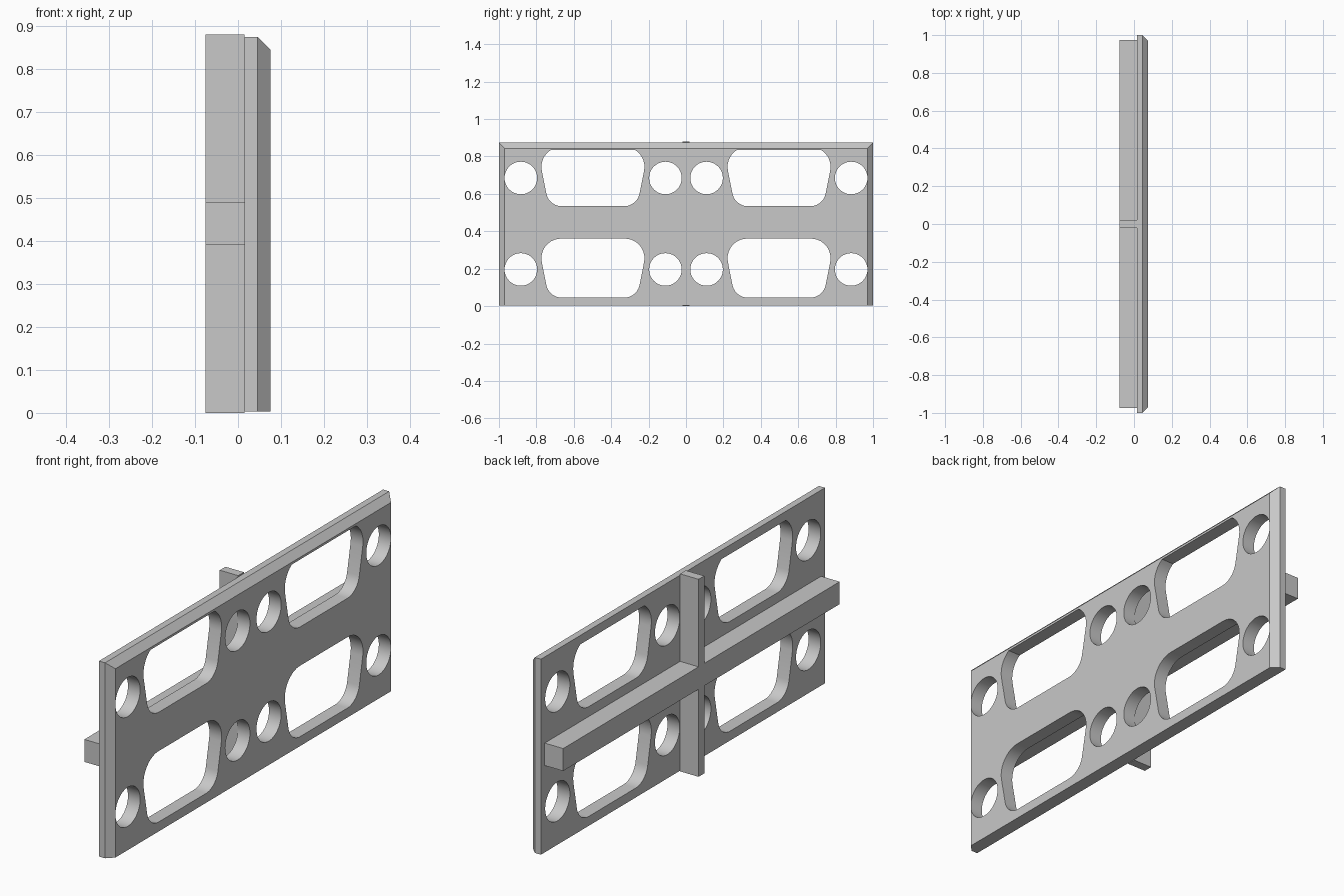
import bpy, bmesh, math
from mathutils import Vector

if "Cube" in bpy.data.objects:
    bpy.data.objects.remove(bpy.data.objects["Cube"])

grey = bpy.data.materials.new("light_grey")
grey.diffuse_color = (0.58, 0.58, 0.58, 1)
grey.use_nodes = True
grey.node_tree.nodes["Principled BSDF"].inputs["Base Color"].default_value = grey.diffuse_color


def loft(bm, sections):
    """Closed solid through matching (x, [(y, z), ...]) outlines, back to front."""
    rings = [[bm.verts.new((x, y, z)) for y, z in pts] for x, pts in sections]
    n = len(rings[0])
    for a, b in zip(rings, rings[1:]):
        for i in range(n):
            bm.faces.new((a[i], a[(i + 1) % n], b[(i + 1) % n], b[i]))
    bm.faces.new(rings[0][::-1])
    bm.faces.new(rings[-1])


def make_object(name, bm):
    bmesh.ops.recalc_face_normals(bm, faces=bm.faces[:])
    me = bpy.data.meshes.new(name)
    bm.to_mesh(me)
    bm.free()
    me.materials.append(grey)
    ob = bpy.data.objects.new(name, me)
    bpy.context.collection.objects.link(ob)
    return ob


def rounded(corners, radii, steps=10):
    """Outline of a convex polygon with a tangent arc at each corner."""
    out = []
    n = len(corners)
    for i, r in enumerate(radii):
        p = Vector(corners[i])
        a = (Vector(corners[i - 1]) - p).normalized()
        b = (Vector(corners[(i + 1) % n]) - p).normalized()
        half = a.angle(b) / 2
        c = p + (a + b).normalized() * (r / math.sin(half))
        s = p + a * (r / math.tan(half)) - c
        e = p + b * (r / math.tan(half)) - c
        sweep = math.pi - 2 * half
        for k in range(steps + 1):
            t = k / steps
            d = (s * math.sin((1 - t) * sweep) + e * math.sin(t * sweep)) / math.sin(sweep)
            out.append(tuple(c + d))
    return out


def rect(y, z0, z1):
    return [(-y, z0), (y, z0), (y, z1), (-y, z1)]


# Plate, chamfered along the top and both ends of its front face
bm = bmesh.new()
loft(bm, [(0.015, rect(1, 0.003, 0.874)),
          (0.045, rect(1, 0.003, 0.874)),
          (0.075, rect(0.97, 0.003, 0.844))])
plate = make_object("plate", bm)

# Round holes and tapered windows, in two rows, mirrored left and right
bm = bmesh.new()
for row in (0, 0.489):
    for side in (-1, 1):
        for cy in (0.11, 0.883):
            circle = [(side * cy + 0.087 * math.cos(k * math.tau / 48),
                       0.196 + row + 0.087 * math.sin(k * math.tau / 48))
                      for k in range(48)]
            loft(bm, [(-0.05, circle), (0.15, circle)])
        window = rounded([(-0.236, 0.045), (0.236, 0.045), (0.298, 0.361), (-0.298, 0.361)],
                         [0.085, 0.085, 0.105, 0.105])
        # The upper windows stop flat below the top chamfer
        window = [(side * 0.4975 + y, z + row) for y, z in window]
        if row:
            top = 0.834
            low = [p for p in window if p[1] < top]
            # Replace the cut-off cap by its two end points on the flat line
            caps = []
            for p, q in zip(window, window[1:] + window[:1]):
                if (p[1] < top) != (q[1] < top):
                    t = (top - p[1]) / (q[1] - p[1])
                    caps.append((p[0] + t * (q[0] - p[0]), top))
            mid = (side * 0.4975, 0.5 + 0.18)
            window = sorted(low + caps, key=lambda p: math.atan2(p[1] - mid[1], p[0] - mid[0]))
        loft(bm, [(-0.05, window), (0.15, window)])
cutter = make_object("hole_cutter", bm)
cutter.hide_render = True

mod = plate.modifiers.new("holes", 'BOOLEAN')
mod.operation = 'DIFFERENCE'
mod.solver = 'EXACT'
mod.object = cutter
bpy.context.view_layer.objects.active = plate
plate.select_set(True)
cutter.select_set(False)
bpy.ops.object.modifier_apply(modifier=mod.name)
bpy.data.objects.remove(cutter)
bpy.ops.object.shade_smooth_by_angle(angle=math.radians(25))

# Cross-shaped stiffening ribs on the back
w, l, z0, z1, h = 0.02, 0.973, 0.39, 0.49, 0.88
cross = [(-w, 0), (w, 0), (w, z0), (l, z0), (l, z1), (w, z1),
         (w, h), (-w, h), (-w, z1), (-l, z1), (-l, z0), (-w, z0)]
bm = bmesh.new()
loft(bm, [(-0.076, cross), (0.015, cross)])
make_object("back_ribs", bm)
